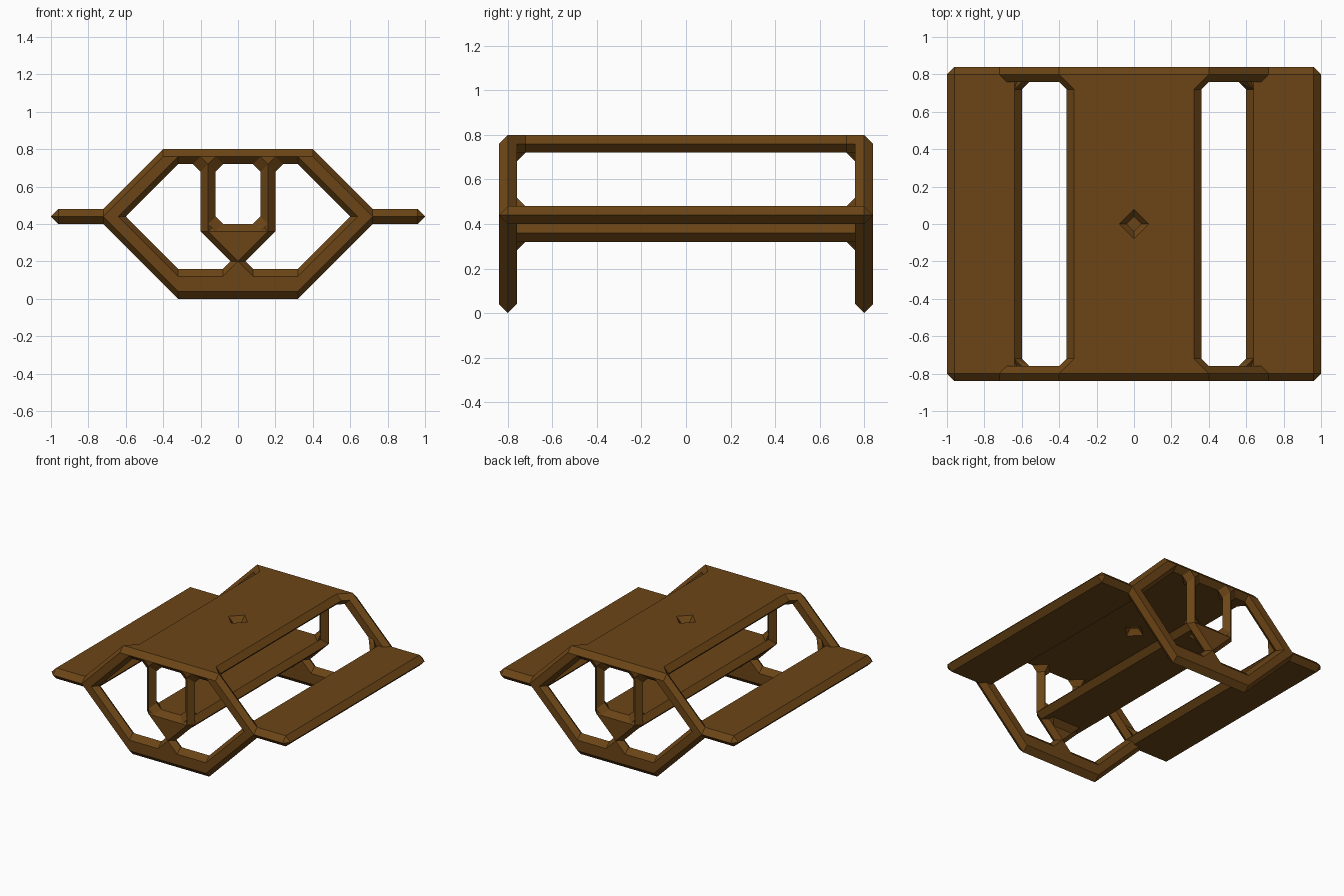
import bpy, bmesh, math
from mathutils import Vector

if "Cube" in bpy.data.objects:
    bpy.data.objects.remove(bpy.data.objects["Cube"])

R = 0.04      # half thickness of every bar and plate
Y = 0.8       # depth of the end frames

mat = bpy.data.materials.new("brown")
mat.diffuse_color = (0.15, 0.06, 0.008, 1)
mat.use_nodes = True
mat.node_tree.nodes["Principled BSDF"].inputs["Base Color"].default_value = mat.diffuse_color

OCTA = [Vector(v) * R for v in
        ((1, 0, 0), (-1, 0, 0), (0, 1, 0), (0, -1, 0), (0, 0, 1), (0, 0, -1))]


def add_hull(bm, pts, thick=True):
    """Convex solid around pts; thick ones are grown by an octahedron for bevelled rims."""
    b = bmesh.new()
    for p in pts:
        for o in (OCTA if thick else [Vector()]):
            b.verts.new(Vector(p) + o)
    bmesh.ops.remove_doubles(b, verts=b.verts, dist=1e-4)
    res = bmesh.ops.convex_hull(b, input=b.verts)
    junk = {g for g in res["geom_interior"] + res["geom_unused"]
            if isinstance(g, bmesh.types.BMVert)}
    bmesh.ops.delete(b, geom=list(junk), context='VERTS')
    bmesh.ops.dissolve_limit(b, angle_limit=math.radians(1), verts=b.verts, edges=b.edges)
    bmesh.ops.recalc_face_normals(b, faces=b.faces)
    tmp = bpy.data.meshes.new("tmp")
    b.to_mesh(tmp)
    b.free()
    bm.from_mesh(tmp)
    bpy.data.meshes.remove(tmp)


def make(name, solids):
    """Object from a list of (points, thick) solids."""
    bm = bmesh.new()
    for pts, thick in solids:
        add_hull(bm, pts, thick)
    me = bpy.data.meshes.new(name)
    bm.to_mesh(me)
    bm.free()
    me.materials.append(mat)
    ob = bpy.data.objects.new(name, me)
    bpy.context.collection.objects.link(ob)
    return ob


def slab(x0, x1, z):
    return [(x, y, z) for x in (x0, x1) for y in (-Y, Y)]


# top plate with a small diamond hole, flared on both sides
plate = make("top_plate", [(slab(-0.32, 0.32, 0.76), True)])
for s in (1, -1):
    cone = [(r * dx, r * dy, 0.76 + s * h) for r, h in ((0.03, -0.01), (0.12, 0.08))
            for dx, dy in ((1, 0), (-1, 0), (0, 1), (0, -1))]
    cutter = make("hole_cutter", [(cone, False)])
    cutter.hide_render = True
    mod = plate.modifiers.new("hole", 'BOOLEAN')
    mod.operation = 'DIFFERENCE'
    mod.solver = 'EXACT'
    mod.object = cutter
    bpy.context.view_layer.objects.active = plate
    bpy.ops.object.modifier_apply(modifier=mod.name)
    bpy.data.objects.remove(cutter)

# beam under the top plate
make("lower_beam", [(slab(-0.16, 0.16, 0.36), True)])

# side wings
for side, s in (("right", 1), ("left", -1)):
    make(side + "_wing", [(slab(s * 0.64, s * 0.96, 0.44), True)])

for end, e in (("front", -1), ("back", 1)):
    def at(*xz, y=Y):
        return [(x, e * y, z) for x, z in xz]

    # hexagonal end frame
    rim = [(at((-0.4, 0.76), (0.4, 0.76)), True),
           (at((-0.32, 0.04), (0.32, 0.04), (0.32, 0.12), (-0.32, 0.12)), True)]
    for s in (1, -1):
        rim.append((at((s * 0.4, 0.76), (s * 0.72, 0.44), (s * 0.64, 0.44), (s * 0.32, 0.76)), True))
        rim.append((at((s * 0.32, 0.04), (s * 0.72, 0.44), (s * 0.64, 0.44), (s * 0.32, 0.12)), True))
    make(end + "_frame", rim)

    # beam hanger: two posts, V-shaped foot and the peak it rests on
    hang = [(at((-0.16, 0.36), (0.16, 0.36), (0, 0.2)), True),
            (at((-0.08, 0.12), (0.08, 0.12), (0, 0.2)), True)]
    for s in (1, -1):
        hang.append((at((s * 0.16, 0.36), (s * 0.16, 0.76)), True))
    make(end + "_hanger", hang)

    # corner gussets
    gus = []
    for s in (1, -1):
        # post to plate
        gus.append((at((s * 0.24, 0.72), (s * 0.08, 0.72), (s * 0.2, 0.68), (s * 0.12, 0.68))
                    + at((s * 0.16, 0.72), (s * 0.2, 0.76), (s * 0.12, 0.76), y=0.84)
                    + at((s * 0.16, 0.68), y=0.76) + at((s * 0.16, 0.72), y=0.72), False))
        # post to beam
        gus.append((at((s * 0.08, 0.4), (s * 0.12, 0.44))
                    + at((s * 0.12, 0.36), (s * 0.16, 0.4), y=0.84)
                    + at((s * 0.16, 0.44), y=0.76) + at((s * 0.16, 0.4), y=0.72), False))
        # plate edge to frame
        gus.append((at((s * 0.32, 0.76), (s * 0.4, 0.76))
                    + at((s * 0.32, 0.76), y=0.72), True))
        # wing edge to frame
        gus.append((at((s * 0.64, 0.48), (s * 0.6, 0.44), y=0.72)
                    + at((s * 0.56, 0.52), (s * 0.6, 0.52), (s * 0.64, 0.44), y=0.76), False))
    # beam underside to foot
    gus.append((at((-0.12, 0.32), (0.12, 0.32), y=0.72)
                + at((-0.08, 0.28), (0.08, 0.28), (-0.12, 0.32), (0.12, 0.32), y=0.76), False))
    make(end + "_gussets", gus)
